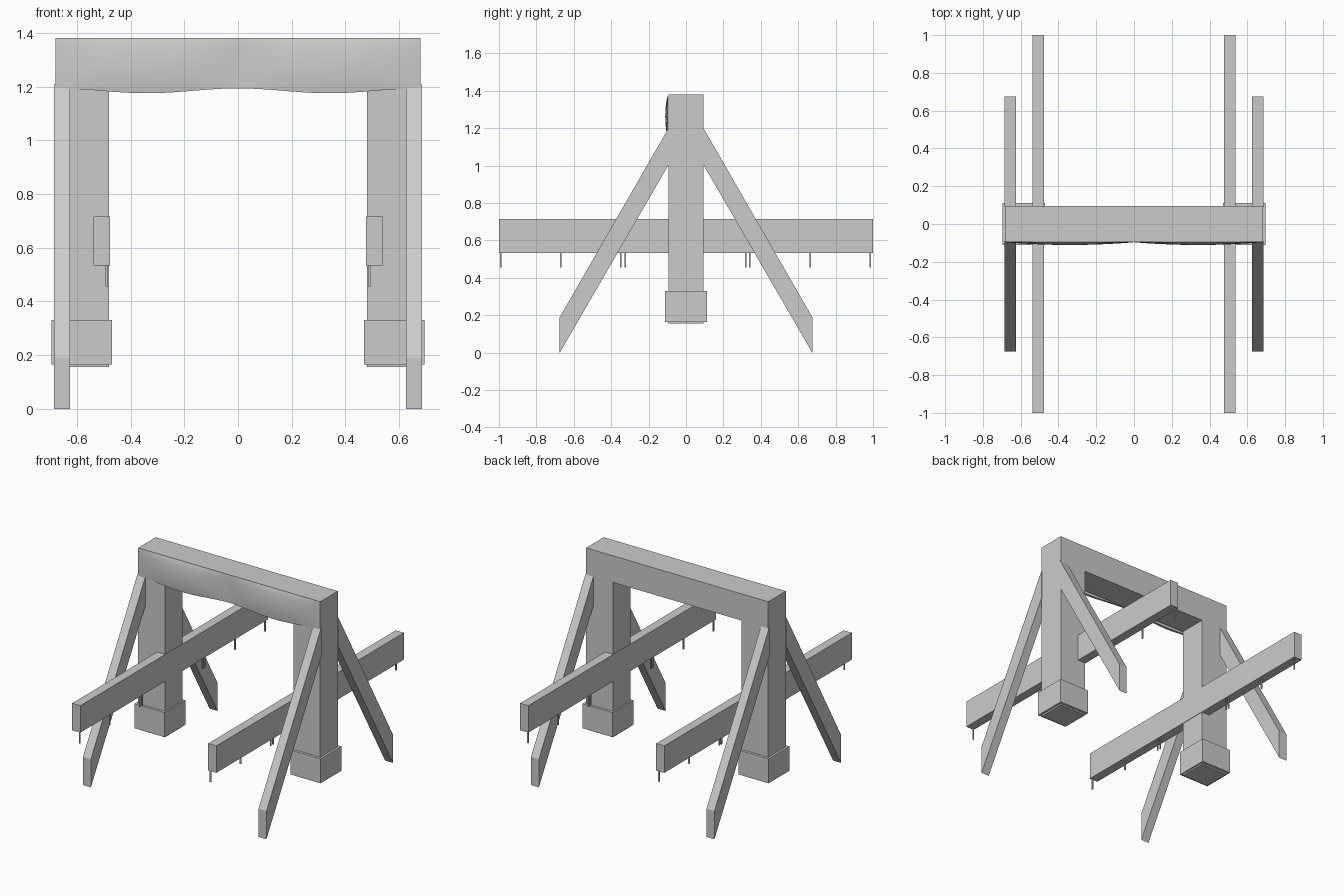
import bpy, bmesh, math

if "Cube" in bpy.data.objects:
    bpy.data.objects.remove(bpy.data.objects["Cube"])


def make(name, bm):
    bmesh.ops.recalc_face_normals(bm, faces=bm.faces)
    me = bpy.data.meshes.new(name)
    bm.to_mesh(me)
    bm.free()
    ob = bpy.data.objects.new(name, me)
    bpy.context.collection.objects.link(ob)
    return ob


def box(name, x0, x1, y0, y1, z0, z1):
    bm = bmesh.new()
    bmesh.ops.create_cube(bm, size=1)
    for v in bm.verts:
        v.co = ((x0 + x1) / 2 + v.co.x * (x1 - x0),
                (y0 + y1) / 2 + v.co.y * (y1 - y0),
                (z0 + z1) / 2 + v.co.z * (z1 - z0))
    return make(name, bm)


def prism(name, profile, x0, x1):
    # extrude a (y, z) profile along x
    bm = bmesh.new()
    f = bm.faces.new([bm.verts.new((x0, y, z)) for y, z in profile])
    new = bmesh.ops.extrude_face_region(bm, geom=[f])["geom"]
    bmesh.ops.translate(bm, vec=(x1 - x0, 0, 0),
                        verts=[g for g in new if isinstance(g, bmesh.types.BMVert)])
    return make(name, bm)


# top crossbeam
box("crossbeam", -0.68, 0.68, -0.094, 0.094, 1.2, 1.38)

for s, side in ((-1, "left"), (1, "right")):
    def xs(a, b):
        return sorted((s * a, s * b))

    # upright post and its foot block
    box(side + "_post", *xs(0.48, 0.68), -0.094, 0.094, 0.155, 1.2)
    box(side + "_foot_block", *xs(0.47, 0.695), -0.111, 0.111, 0.165, 0.33)

    # horizontal rail with hanging pegs
    box(side + "_rail", *xs(0.477, 0.538), -1, 1, 0.533, 0.715)
    for i, y in enumerate((-0.99, -0.67, -0.35, -0.326, 0.32, 0.342, 0.665, 0.985)):
        box(f"{side}_peg_{i}", s * 0.489 - 0.004, s * 0.489 + 0.004,
            y - 0.004, y + 0.004, 0.455, 0.535)

    # sloping braces, front and back
    for d, end in ((-1, "front"), (1, "back")):
        prism(f"{side}_{end}_brace",
              [(d * 0.09, 1.207), (d * 0.675, 0.19), (d * 0.675, 0.0), (d * 0.09, 1.01)],
              *xs(0.626, 0.685))

# soft cloth panel bulging over the front of the crossbeam
bm = bmesh.new()
NX, NZ = 48, 12
rows = []
for j in range(NZ + 1):
    t = j / NZ
    row = []
    for i in range(NX + 1):
        x = -0.68 + 1.36 * i / NX
        w = abs(math.sin(math.pi * x / 0.68)) ** 0.8
        drop = 1.193 - 0.018 * math.sin(math.pi * x / 0.68) ** 2
        z = drop + (1.378 - drop) * t
        y = -0.096 - 0.015 * w * math.sin(math.pi * (0.12 + 0.88 * t)) ** 0.7 if t < 1 else -0.095
        row.append(bm.verts.new((x, y, z)))
    rows.append(row)
# return edge tucking the hem back under the beam
rows.insert(0, [bm.verts.new((v.co.x, -0.09, v.co.z + 0.002)) for v in rows[0]])
for a, b in zip(rows, rows[1:]):
    for i in range(NX):
        bm.faces.new((a[i], a[i + 1], b[i + 1], b[i]))
cloth = make("front_cloth", bm)
bpy.context.view_layer.objects.active = cloth
cloth.select_set(True)
bpy.ops.object.shade_smooth_by_angle()
